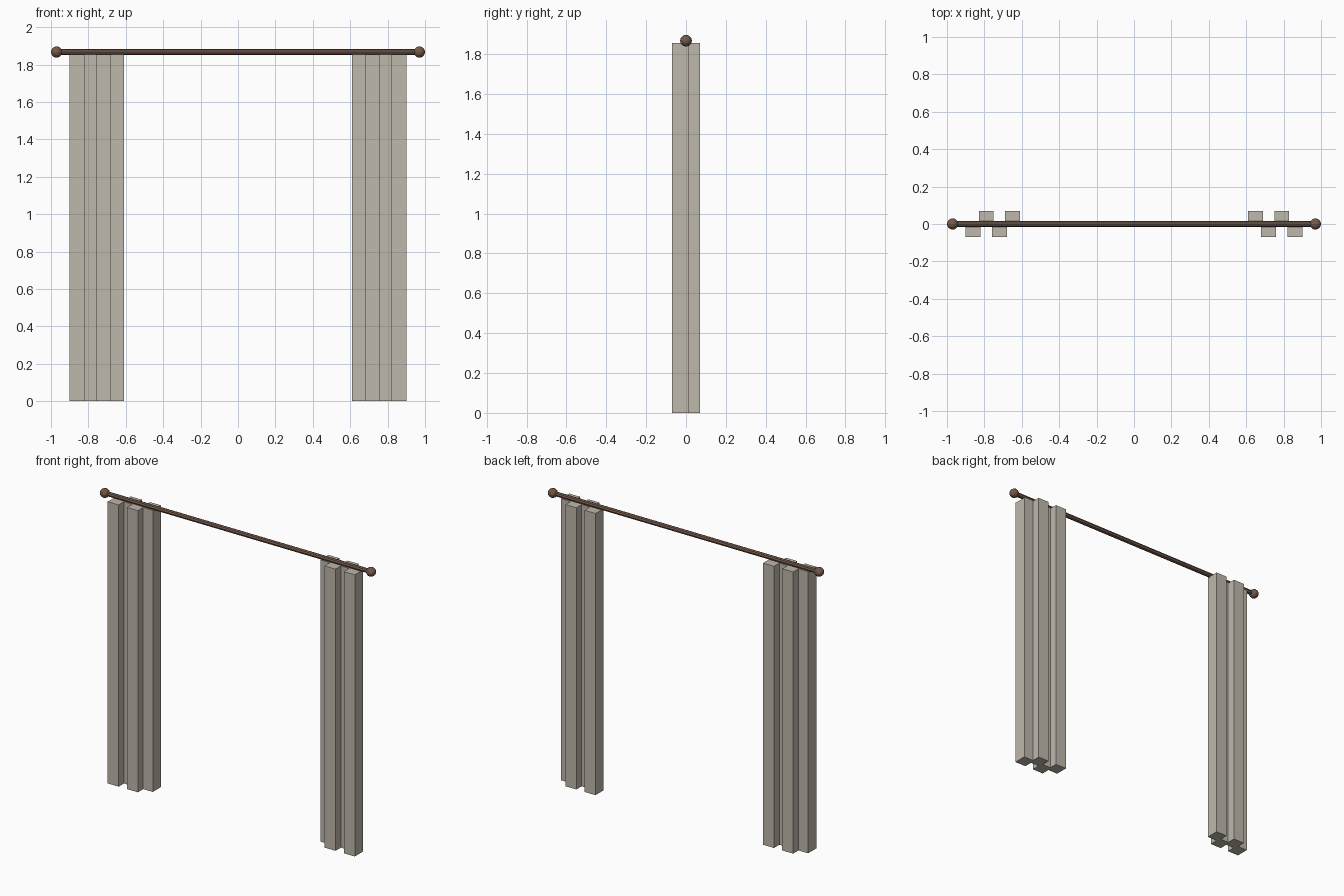
import bpy, bmesh, math
from mathutils import Matrix

cube = bpy.data.objects.get("Cube")
if cube:
    bpy.data.objects.remove(cube, do_unlink=True)

ROD_Z = 1.867
CURTAIN_TOP = 1.855


def material(name, rgb):
    mat = bpy.data.materials.new(name)
    mat.use_nodes = True
    mat.diffuse_color = (*rgb, 1)
    mat.node_tree.nodes["Principled BSDF"].inputs["Base Color"].default_value = (*rgb, 1)
    return mat


def finish(name, bm, mat):
    bmesh.ops.recalc_face_normals(bm, faces=bm.faces)
    mesh = bpy.data.meshes.new(name)
    bm.to_mesh(mesh)
    bm.free()
    mesh.materials.append(mat)
    obj = bpy.data.objects.new(name, mesh)
    bpy.context.collection.objects.link(obj)
    return obj


fabric = material("warm_grey_fabric", (0.52, 0.48, 0.41))
wood = material("brown_wood", (0.18, 0.105, 0.07))

# Square pleats alternating behind and in front of the rod
inner, mid, deep = 0.61, 0.015, 0.07
front_edge = [(inner, -mid)]
back_edge = [(inner, deep)]
for x in (0.61, 0.75):
    front_edge += [(x + 0.07, -mid), (x + 0.07, -deep), (x + 0.15, -deep), (x + 0.15, -mid)]
    back_edge += [(x + 0.08, deep), (x + 0.08, mid), (x + 0.14, mid), (x + 0.14, deep)]
profile = front_edge[:-1] + [(0.90, mid)] + back_edge[:-2][::-1]


def curtain(name, side):
    bm = bmesh.new()
    base = bm.faces.new([bm.verts.new((side * x, y, 0)) for x, y in profile])
    result = bmesh.ops.extrude_face_region(bm, geom=[base], use_keep_orig=True)
    top = [v for v in result["geom"] if isinstance(v, bmesh.types.BMVert)]
    bmesh.ops.translate(bm, verts=top, vec=(0, 0, CURTAIN_TOP))
    finish(name, bm, fabric)


# Ball finials with their poles along the rod
def finial(name, side):
    bm = bmesh.new()
    bmesh.ops.create_uvsphere(
        bm, u_segments=12, v_segments=8, radius=0.03,
        matrix=Matrix.Translation((side * 0.97, 0, ROD_Z)) @ Matrix.Rotation(math.pi / 2, 4, "Y"))
    finish(name, bm, wood)


for label, side in (("left", 1), ("right", -1)):
    curtain(label + "_curtain", side)
    finial(label + "_finial", side)

# Faceted rod
bm = bmesh.new()
bmesh.ops.create_cone(
    bm, cap_ends=True, segments=8, radius1=0.015, radius2=0.015, depth=1.9,
    matrix=Matrix.Translation((0, 0, ROD_Z)) @ Matrix.Rotation(math.pi / 2, 4, "Y"))
finish("curtain_rod", bm, wood)
